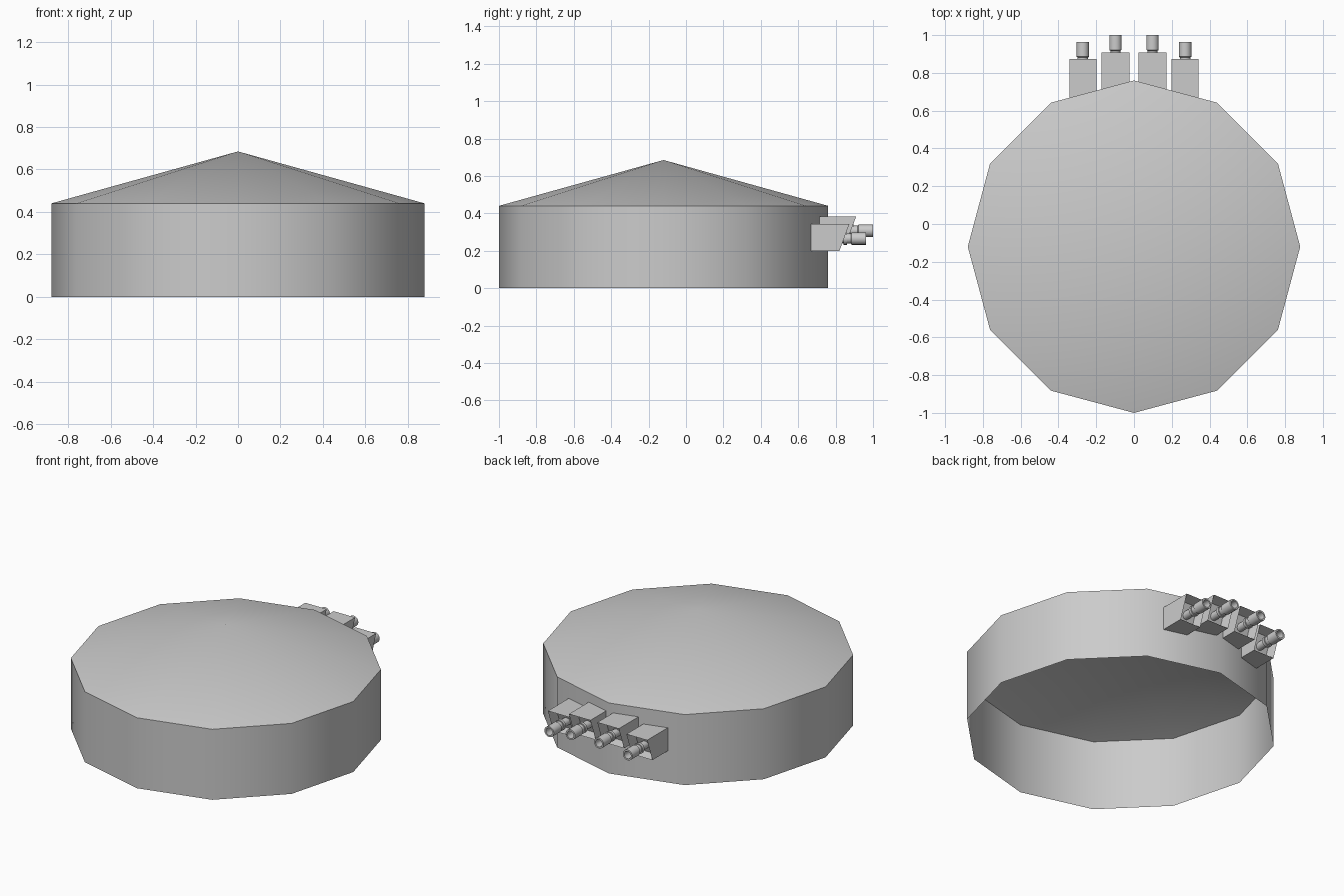
import bpy, bmesh, math

if "Cube" in bpy.data.objects:
    bpy.data.objects.remove(bpy.data.objects["Cube"])


def finish(name, bm, angle=35, recalc=True):
    if recalc:
        bmesh.ops.recalc_face_normals(bm, faces=bm.faces[:])
    me = bpy.data.meshes.new(name)
    bm.to_mesh(me)
    bm.free()
    ob = bpy.data.objects.new(name, me)
    bpy.context.collection.objects.link(ob)
    bpy.ops.object.select_all(action='DESELECT')
    ob.select_set(True)
    bpy.context.view_layer.objects.active = ob
    bpy.ops.object.shade_smooth_by_angle(angle=math.radians(angle))
    return ob


# Twelve-sided open drum with a shallow conical roof
def drum():
    bm = bmesh.new()
    n, r, cy, h = 12, 0.88, -0.12, 0.44
    ang = [2 * math.pi * i / n for i in range(n)]
    low = [bm.verts.new((r * math.cos(a), cy + r * math.sin(a), 0)) for a in ang]
    top = [bm.verts.new((r * math.cos(a), cy + r * math.sin(a), h)) for a in ang]
    apex = bm.verts.new((0, cy, 0.685))
    for i in range(n):
        j = (i + 1) % n
        bm.faces.new((low[i], low[j], top[j], top[i]))
        bm.faces.new((top[i], top[j], apex))
    finish("drum_shell", bm, recalc=False)


# Box with a slanted, recessed front
def housing(name, x, w, y0, y1, z0, z1):
    bm = bmesh.new()
    side = [(y0, z0), (y1 - 0.053, z0), (y1, z1), (y0, z1)]
    f = bm.faces.new([bm.verts.new((x - w / 2, y, z)) for y, z in side])
    ext = bmesh.ops.extrude_face_region(bm, geom=[f])
    for v in ext["geom"]:
        if isinstance(v, bmesh.types.BMVert):
            v.co.x += w
    bmesh.ops.recalc_face_normals(bm, faces=bm.faces[:])
    front = max(bm.faces, key=lambda p: p.calc_center_median().y)
    bmesh.ops.inset_region(bm, faces=[front], thickness=0.02)
    for v in front.verts:
        v.co.y -= 0.06
    # keep the sunken pane inside the frame
    bmesh.ops.recalc_face_normals(bm, faces=bm.faces[:])
    finish(name, bm, 30)


# Hollow barrel turned around the y axis
def barrel(name, x, z, y_box, y_tip, n=16):
    prof = [(0, y_box - 0.1), (0.024, y_box - 0.1), (0.024, y_box - 0.03),
            (0.033, y_box - 0.03), (0.033, y_box - 0.012), (0.027, y_box - 0.012),
            (0.027, y_box + 0.008), (0.033, y_box + 0.013), (0.033, y_tip),
            (0.023, y_tip), (0.023, y_tip - 0.06), (0, y_tip - 0.06)]
    bm = bmesh.new()
    vs = [bm.verts.new((x + r, y, z)) for r, y in prof]
    es = [bm.edges.new(p) for p in zip(vs, vs[1:])]
    bmesh.ops.spin(bm, geom=vs + es, cent=(x, 0, z), axis=(0, 1, 0),
                   angle=2 * math.pi, steps=n)
    bmesh.ops.remove_doubles(bm, verts=bm.verts[:], dist=0.0005)
    finish(name, bm)


drum()

# Two stepped pairs of housings on the back wall
for s, tag in ((-1, "left"), (1, "right")):
    housing("inner_housing_" + tag, s * 0.098, 0.148, 0.715, 0.909, 0.24, 0.382)
    barrel("inner_barrel_" + tag, s * 0.098, 0.307, 0.909, 1.0)
    housing("outer_housing_" + tag, s * 0.271, 0.143, 0.668, 0.873, 0.198, 0.342)
    barrel("outer_barrel_" + tag, s * 0.271, 0.265, 0.873, 0.963)
